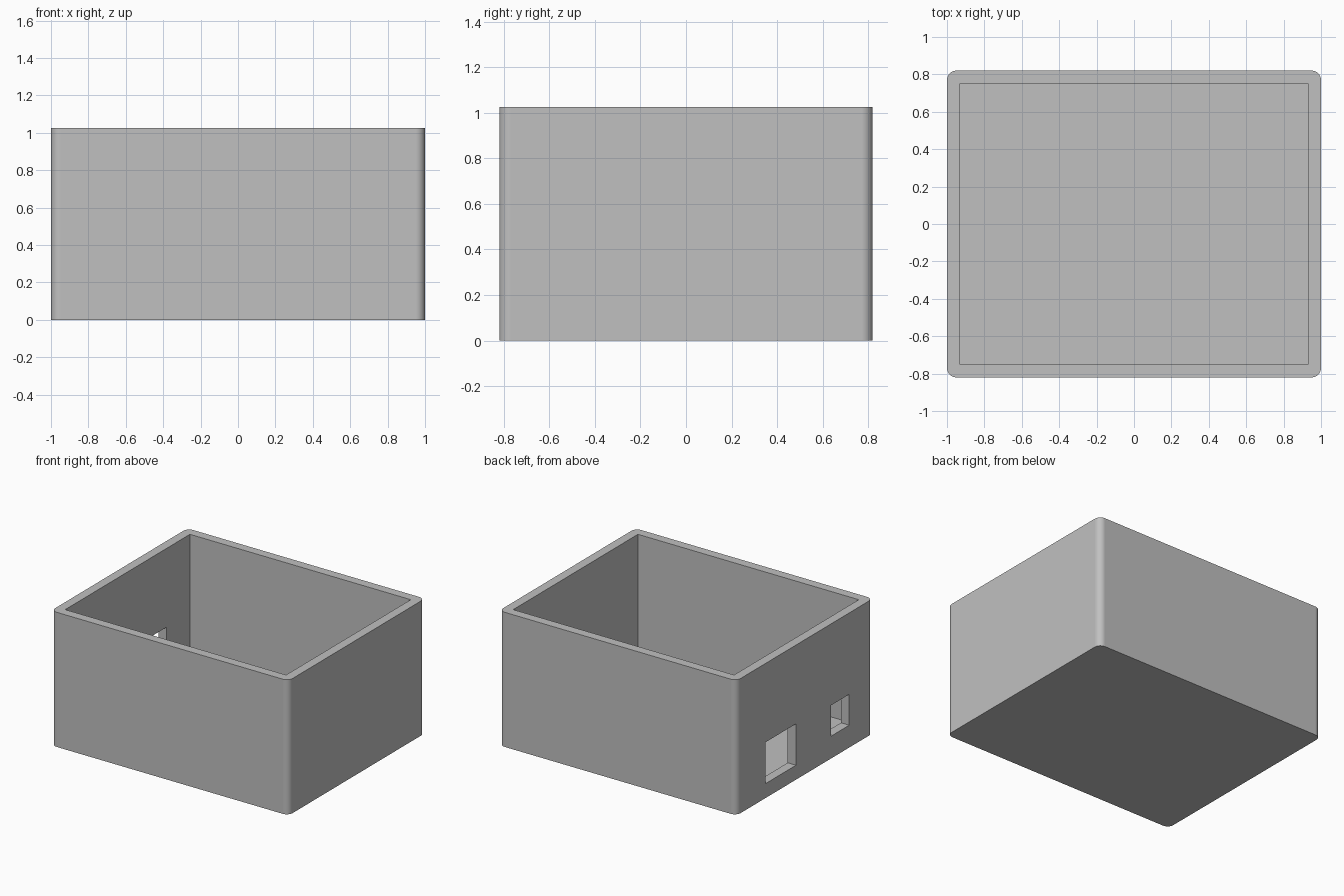
import bpy, bmesh, math
from mathutils import Matrix, Vector

if "Cube" in bpy.data.objects:
    bpy.data.objects.remove(bpy.data.objects["Cube"], do_unlink=True)

HALF_X, HALF_Y, HEIGHT = 1.0, 0.82, 1.025
WALL, RADIUS = 0.07, 0.05

grey = bpy.data.materials.new("light_grey")
grey.use_nodes = True
colour = (0.53, 0.53, 0.53, 1)
grey.diffuse_color = colour
grey.node_tree.nodes["Principled BSDF"].inputs["Base Color"].default_value = colour


def box(name, low, high, corner=0.0):
    """Box between two corners, optionally with rounded vertical edges."""
    low, high = Vector(low), Vector(high)
    bm = bmesh.new()
    size = Matrix.Diagonal((*(high - low), 1))
    bmesh.ops.create_cube(bm, size=1, matrix=Matrix.Translation((low + high) / 2) @ size)
    if corner:
        upright = [e for e in bm.edges if abs(e.verts[0].co.z - e.verts[1].co.z) > 0.01]
        bmesh.ops.bevel(bm, geom=upright, offset=corner, segments=8, profile=0.5, affect='EDGES')
    mesh = bpy.data.meshes.new(name)
    bm.to_mesh(mesh)
    bm.free()
    mesh.materials.append(grey)
    obj = bpy.data.objects.new(name, mesh)
    bpy.context.collection.objects.link(obj)
    return obj


# Outer case with rounded upright corners
case = box("open_case", (-HALF_X, -HALF_Y, 0), (HALF_X, HALF_Y, HEIGHT), RADIUS)

# Square-cornered cavity and two port openings in the -x wall
inner_x, inner_y = HALF_X - WALL, HALF_Y - WALL
cutters = [
    box("cavity_cutter", (-inner_x, -inner_y, WALL), (inner_x, inner_y, HEIGHT + 0.2)),
    box("large_port_cutter", (-1.1, 0.105, 0.11), (-0.85, 0.47, 0.425)),
    box("small_port_cutter", (-1.1, -0.535, 0.17), (-0.85, -0.315, 0.405)),
]
bpy.ops.object.select_all(action='DESELECT')
case.select_set(True)
bpy.context.view_layer.objects.active = case
for cutter in cutters:
    cut = case.modifiers.new(cutter.name, 'BOOLEAN')
    cut.operation, cut.solver, cut.object = 'DIFFERENCE', 'EXACT', cutter
    bpy.ops.object.modifier_apply(modifier=cut.name)
    bpy.data.objects.remove(cutter, do_unlink=True)

# Smooth corners, crisp edges, flat walls
bpy.ops.object.shade_smooth_by_angle(angle=math.radians(30))
normals = case.modifiers.new("flat_walls", 'WEIGHTED_NORMAL')
normals.keep_sharp = True
